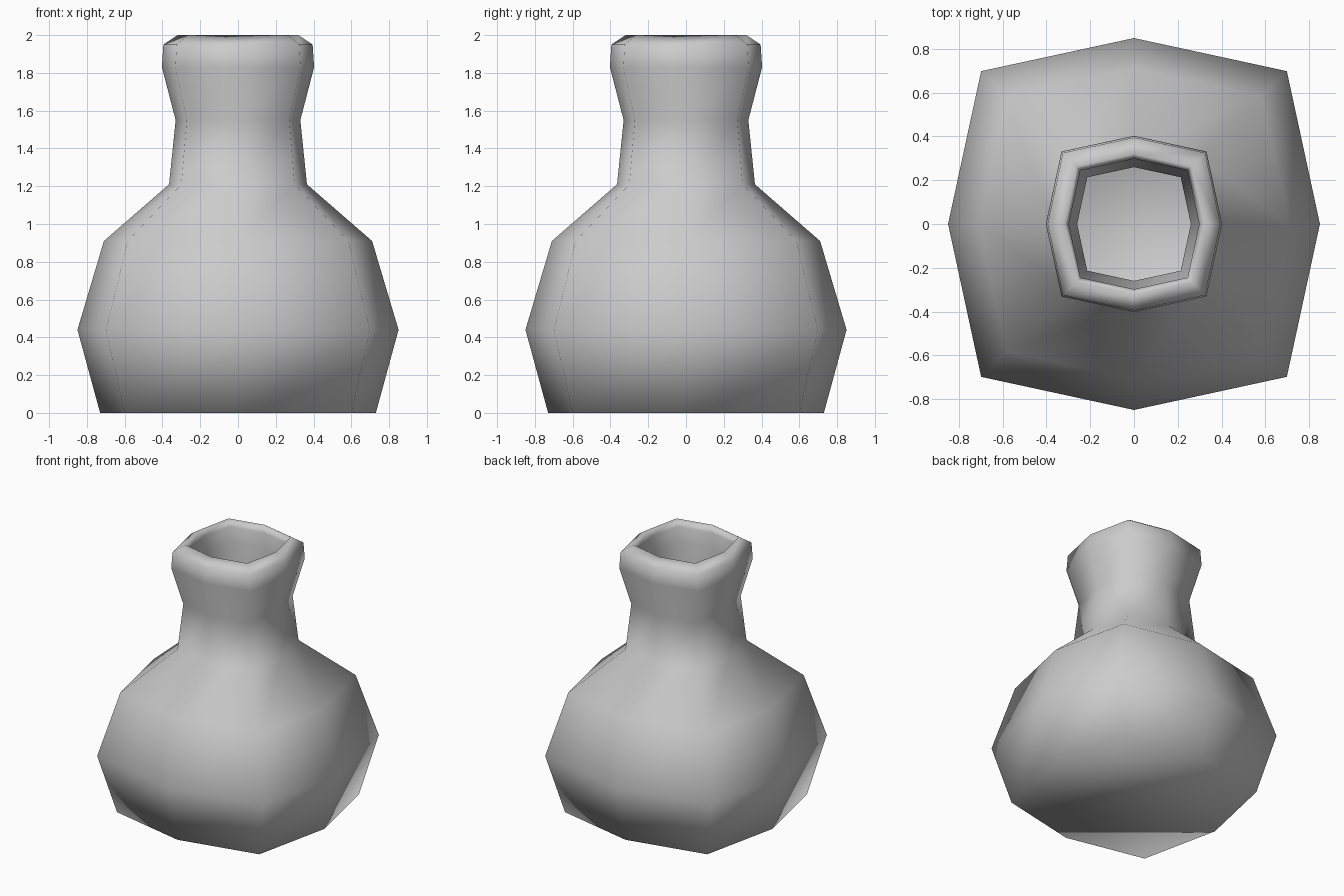
import bpy, bmesh

if "Cube" in bpy.data.objects:
    bpy.data.objects.remove(bpy.data.objects["Cube"])

# Wall profile (half width, height): outside from foot to lip, then inside back down
outer = [(0.73, 0.0), (0.85, 0.44), (0.71, 0.91), (0.365, 1.21),
         (0.33, 1.55), (0.403, 1.83), (0.395, 1.95), (0.32, 2.0)]
inner = [(0.298, 1.95), (0.30, 1.83), (0.26, 1.55), (0.29, 1.23),
         (0.65, 0.88), (0.77, 0.44), (0.67, 0.07)]
CORNER = 0.822  # diagonal corners sit out past a circle, giving a squarish octagon


def ring(bm, r, z):
    d = r * CORNER
    pts = [(r, 0), (d, d), (0, r), (-d, d), (-r, 0), (-d, -d), (0, -r), (d, -d)]
    return [bm.verts.new((x, y, z)) for x, y in pts]


# Hollow eight-sided vase, closed foot and inner floor
bm = bmesh.new()
rings = [ring(bm, r, z) for r, z in outer + inner]
for a, b in zip(rings, rings[1:]):
    for i in range(8):
        j = (i + 1) % 8
        bm.faces.new((a[i], a[j], b[j], b[i]))
bm.faces.new(rings[0][::-1])
bm.faces.new(rings[-1])
bmesh.ops.recalc_face_normals(bm, faces=bm.faces)
for f in bm.faces:
    f.smooth = True

mesh = bpy.data.meshes.new("vase")
bm.to_mesh(mesh)
bm.free()
vase = bpy.data.objects.new("vase", mesh)
bpy.context.collection.objects.link(vase)
